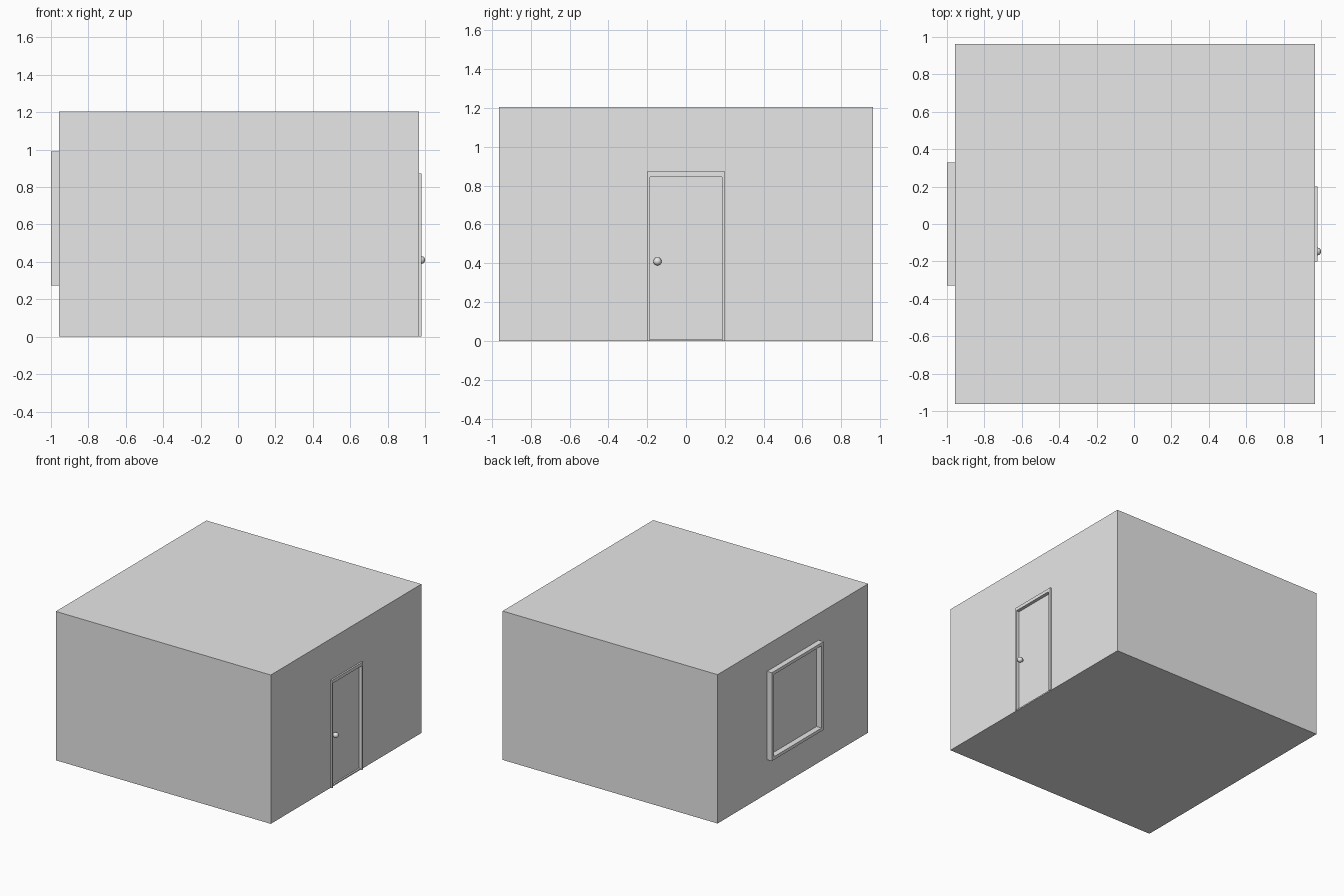
import bpy
import bmesh
from mathutils import Matrix, Vector

cube = bpy.data.objects.get("Cube")
if cube:
    bpy.data.objects.remove(cube, do_unlink=True)

grey = bpy.data.materials.new("plain_grey")
grey.use_nodes = True
grey.diffuse_color = (0.8, 0.8, 0.8, 1)
grey.node_tree.nodes["Principled BSDF"].inputs["Base Color"].default_value = (0.8, 0.8, 0.8, 1)

# Main dimensions
WALL = 0.047
SLAB = 0.01
HEIGHT = 1.205
LEFT, RIGHT, SIDE = -0.957, 0.968, 0.963
DOOR_HALF, DOOR_TOP = 0.186, 0.845
WIN_HALF, WIN_LOW, WIN_HIGH = 0.305, 0.3, 0.965


def finish(name, bm):
    mesh = bpy.data.meshes.new(name)
    bmesh.ops.recalc_face_normals(bm, faces=bm.faces)
    bm.to_mesh(mesh)
    bm.free()
    mesh.materials.append(grey)
    obj = bpy.data.objects.new(name, mesh)
    bpy.context.collection.objects.link(obj)
    return obj


def add_box(bm, low, high):
    low, high = Vector(low), Vector(high)
    place = Matrix.Translation((low + high) / 2) @ Matrix.Diagonal((*(high - low), 1))
    bmesh.ops.create_cube(bm, size=1, matrix=place)


def box(name, low, high):
    bm = bmesh.new()
    add_box(bm, low, high)
    return finish(name, bm)


def cut(target, name, low, high):
    cutter = box(name, low, high)
    cutter.hide_render = True
    cutter.hide_set(True)
    cutter.display_type = 'WIRE'
    mod = target.modifiers.new(name, 'BOOLEAN')
    mod.operation = 'DIFFERENCE'
    mod.solver = 'EXACT'
    mod.object = cutter


def frame(name, x0, x1, outer, inner):
    """Extruded frame; outer and inner are (half width, low z, high z)."""
    def loop(bm, x, size):
        half, low, high = size
        return [bm.verts.new((x, y, z)) for y, z in
                ((-half, low), (-half, high), (half, high), (half, low))]
    bm = bmesh.new()
    rings = [loop(bm, x0, outer), loop(bm, x1, outer),
             loop(bm, x1, inner), loop(bm, x0, inner)]
    for r in range(4):
        a, b = rings[r], rings[(r + 1) % 4]
        for i in range(4):
            j = (i + 1) % 4
            bm.faces.new((a[i], a[j], b[j], b[i]))
    return finish(name, bm)


# Hollow room shell, open underneath, with door and window openings
walls = box("walls", (LEFT, -SIDE, 0), (RIGHT, SIDE, HEIGHT))
cut(walls, "room_cutter", (LEFT + WALL, WALL - SIDE, -0.1),
    (RIGHT - WALL, SIDE - WALL, HEIGHT - SLAB))
cut(walls, "door_cutter", (RIGHT - 0.1, -DOOR_HALF, -0.1),
    (RIGHT + 0.1, DOOR_HALF, DOOR_TOP))
cut(walls, "window_cutter", (LEFT - 0.1, -WIN_HALF, WIN_LOW),
    (LEFT + 0.1, WIN_HALF, WIN_HIGH))

# Floor and the threshold that runs out through the doorway
box("floor", (LEFT + WALL, WALL - SIDE, 0), (RIGHT - WALL, SIDE - WALL, SLAB))
box("threshold", (RIGHT - WALL, -DOOR_HALF, 0), (RIGHT, DOOR_HALF, SLAB))

# Door frame: two jambs and a head on each face of the wall
for name, x0, x1 in (("outer_door_frame", RIGHT, RIGHT + 0.013),
                     ("inner_door_frame", RIGHT - WALL - 0.013, RIGHT - WALL)):
    bm = bmesh.new()
    for side in (-1, 1):
        ys = sorted((side * DOOR_HALF, side * 0.2))
        add_box(bm, (x0, ys[0], 0), (x1, ys[1], DOOR_TOP))
    add_box(bm, (x0, -0.2, DOOR_TOP), (x1, 0.2, 0.872))
    finish(name, bm)

# Door panel set back in the opening
DOOR_FACE, DOOR_BACK = 0.955, 0.925
box("door", (DOOR_BACK, -DOOR_HALF, SLAB), (DOOR_FACE, DOOR_HALF, DOOR_TOP))

# Round knob and stem on both faces of the door
KNOB_R = 0.021
turn = Matrix.Rotation(1.5707963, 4, 'Y')
for name, face, side in (("outer_knob", DOOR_FACE, 1), ("inner_knob", DOOR_BACK, -1)):
    bm = bmesh.new()
    reach = 1 - KNOB_R - DOOR_FACE
    spot = Vector((face + side * reach, -0.147, 0.41))
    bmesh.ops.create_uvsphere(bm, u_segments=24, v_segments=12, radius=KNOB_R,
                              matrix=Matrix.Translation(spot))
    spot.x = face + side * reach / 2
    bmesh.ops.create_cone(bm, cap_ends=True, segments=16, radius1=0.01, radius2=0.01,
                          depth=reach, matrix=Matrix.Translation(spot) @ turn)
    knob = finish(name, bm)
    for other in bpy.context.selected_objects:
        other.select_set(False)
    knob.select_set(True)
    bpy.context.view_layer.objects.active = knob
    bpy.ops.object.shade_smooth_by_angle()

# Window frame standing proud of the wall, and its pane
frame("window_frame", -1, LEFT, (0.33, 0.275, 0.99), (WIN_HALF, WIN_LOW, WIN_HIGH))
box("window_pane", (LEFT + 0.002, -WIN_HALF, WIN_LOW), (LEFT + 0.012, WIN_HALF, WIN_HIGH))
